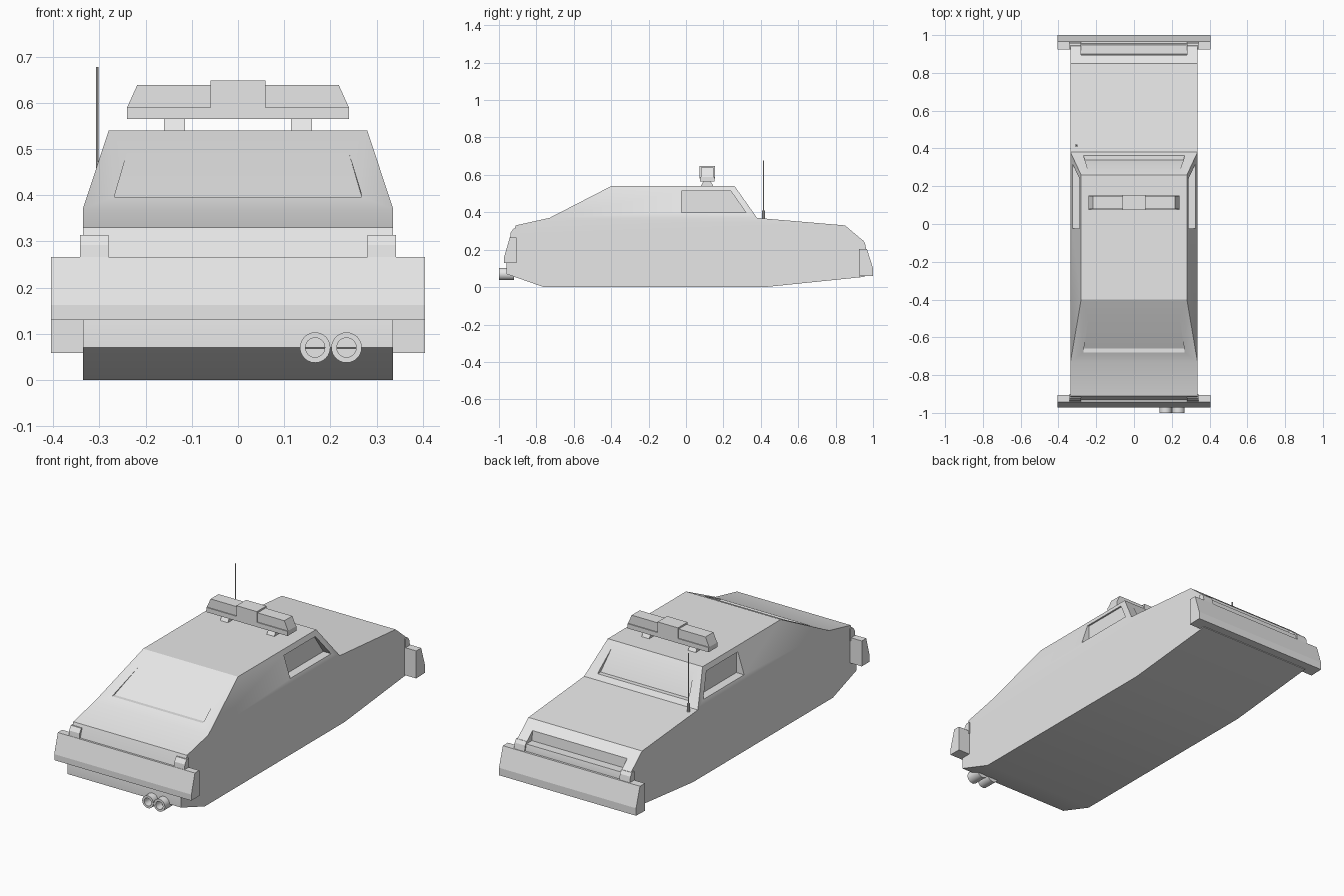
import bpy, bmesh, math
from mathutils import Matrix

if "Cube" in bpy.data.objects:
    bpy.data.objects.remove(bpy.data.objects["Cube"], do_unlink=True)

grey = bpy.data.materials.new("plain_grey")
grey.use_nodes = True
grey.diffuse_color = (0.8, 0.8, 0.8, 1)
grey.node_tree.nodes["Principled BSDF"].inputs["Base Color"].default_value = (0.8, 0.8, 0.8, 1)


def finish(name, bm):
    bmesh.ops.recalc_face_normals(bm, faces=bm.faces)
    mesh = bpy.data.meshes.new(name)
    bm.to_mesh(mesh)
    bm.free()
    mesh.materials.append(grey)
    ob = bpy.data.objects.new(name, mesh)
    bpy.context.collection.objects.link(ob)
    return ob


def add_prism(bm, profile, x0=None, x1=None):
    """Join two copies of a (y, z[, half width]) outline across x."""
    left = [bm.verts.new((x0 if x0 is not None else -p[2], p[0], p[1])) for p in profile]
    right = [bm.verts.new((x1 if x1 is not None else p[2], p[0], p[1])) for p in profile]
    bm.faces.new(left)
    bm.faces.new(right[::-1])
    for i in range(len(profile)):
        j = (i + 1) % len(profile)
        bm.faces.new((left[i], right[i], right[j], left[j]))


def prism(name, profile, x0=None, x1=None):
    bm = bmesh.new()
    add_prism(bm, profile, x0, x1)
    return finish(name, bm)


def box(name, x0, x1, y0, y1, z0, z1):
    return prism(name, [(y0, z0), (y1, z0), (y1, z1), (y0, z1)], x0, x1)


def activate(ob):
    bpy.ops.object.select_all(action='DESELECT')
    ob.select_set(True)
    bpy.context.view_layer.objects.active = ob


# Body: straight-sided hull with a tapering cabin welded on the belt line
W, ROOF_W = 0.336, 0.28
belt_front, belt_rear = (0.38, 0.37), (-0.73, 0.37)
hull = [(-0.76, 0), (0.42, 0), (0.955, 0.055), (0.955, 0.21), (0.945, 0.25), (0.85, 0.33),
        belt_front, belt_rear, (-0.91, 0.33), (-0.93, 0.27), (-0.96, 0.135), (-0.96, 0.07)]
cabin = [(*belt_front, W), (0.26, 0.54, ROOF_W), (-0.4, 0.54, ROOF_W), (*belt_rear, W)]
bm = bmesh.new()
add_prism(bm, hull, -W, W)
add_prism(bm, cabin)
bmesh.ops.remove_doubles(bm, verts=bm.verts, dist=0.0001)
# drop the hidden faces between hull and cabin
inner = [f for f in bm.faces if all(abs(v.co.z - 0.37) < 0.001 for v in f.verts)]
bmesh.ops.delete(bm, geom=inner, context='FACES_ONLY')
body = finish("body", bm)

# Window and nose recesses
cutters = [
    prism("rear_window_cutter", [(-0.464, 0.509, 0.235), (-0.66, 0.396, 0.268),
                                 (-0.74, 0.396, 0.268), (-0.6, 0.56, 0.235)]),
    prism("windscreen_cutter", [(0.279, 0.515, 0.24), (0.338, 0.395, 0.268),
                                (0.45, 0.395, 0.268), (0.4, 0.56, 0.24)]),
    prism("nose_cutter", [(0.895, 0.293), (0.9, 0.24), (1.02, 0.24), (1.0, 0.293)], -0.28, 0.28),
]
side_window = [(-0.025, 0.40), (0.32, 0.40), (0.24, 0.513), (-0.025, 0.513)]
for s in (-1, 1):
    cutters.append(prism("side_window_cutter", side_window, s * 0.28, s * 0.4))
for cutter in cutters:
    activate(body)
    mod = body.modifiers.new("recess", 'BOOLEAN')
    mod.operation = 'DIFFERENCE'
    mod.solver = 'EXACT'
    mod.object = cutter
    bpy.ops.object.modifier_apply(modifier=mod.name)
    bpy.data.objects.remove(cutter, do_unlink=True)
activate(body)
bpy.ops.object.shade_smooth_by_angle(angle=math.radians(25))

# Bumpers
prism("rear_bumper", [(-0.905, 0.13), (-0.972, 0.13), (-0.972, 0.162),
                      (-0.942, 0.266), (-0.905, 0.266)], -0.405, 0.405)
prism("front_bumper", [(0.925, 0.058), (1.0, 0.06), (1.0, 0.1),
                       (0.967, 0.205), (0.925, 0.205)], -0.405, 0.405)

# Corner lamps above each bumper
for s, side in ((-1, "right"), (1, "left")):
    xa, xb = sorted((s * 0.28, s * 0.342))
    prism(f"rear_lamp_{side}", [(-0.9, 0.25), (-0.942, 0.25), (-0.937, 0.292),
                                (-0.922, 0.314), (-0.9, 0.314)], xa, xb)
    prism(f"front_lamp_{side}", [(0.925, 0.195), (0.965, 0.195), (0.957, 0.235),
                                 (0.945, 0.252), (0.925, 0.252)], xa, xb)

# Roof light bar: base, centre box, tapered lamps and feet
box("light_bar_base", -0.24, 0.24, 0.075, 0.152, 0.565, 0.59)
box("light_bar_centre", -0.06, 0.06, 0.073, 0.154, 0.58, 0.648)
for s, side in ((-1, "right"), (1, "left")):
    bm = bmesh.new()
    outline = [(0.05, 0.59), (0.24, 0.59), (0.218, 0.639), (0.05, 0.639)]
    ends = [[bm.verts.new((s * x, y, z)) for x, z in outline] for y in (0.08, 0.147)]
    bmesh.ops.contextual_create(bm, geom=ends[0])
    bmesh.ops.contextual_create(bm, geom=ends[1])
    for i in range(4):
        j = (i + 1) % 4
        bm.faces.new((ends[0][i], ends[0][j], ends[1][j], ends[1][i]))
    finish(f"light_bar_lamp_{side}", bm)
    xa, xb = sorted((s * 0.115, s * 0.16))
    prism(f"light_bar_foot_{side}", [(0.075, 0.535), (0.15, 0.535),
                                     (0.13, 0.567), (0.095, 0.567)], xa, xb)


# Twin exhaust pipes with hollow ends
for x, label in ((0.167, "inner"), (0.235, "outer")):
    bm = bmesh.new()
    rings = []
    for r, y in ((0.033, -0.92), (0.033, -1.0), (0.021, -1.0), (0.021, -0.955)):
        ring = bmesh.ops.create_circle(bm, segments=24, radius=r,
                                       matrix=Matrix.Translation((x, y, 0.07)) @ Matrix.Rotation(math.pi / 2, 4, 'X'))
        rings.append(ring["verts"])
    for a, b in zip(rings, rings[1:]):
        for i in range(24):
            j = (i + 1) % 24
            bm.faces.new((a[i], a[j], b[j], b[i]))
    bm.faces.new(rings[0])
    bm.faces.new(rings[-1])
    activate(finish(f"exhaust_{label}", bm))
    bpy.ops.object.shade_smooth_by_angle(angle=math.radians(30))

# Aerial beside the windscreen
for name, r, z0, z1 in (("aerial_base", 0.008, 0.35, 0.41), ("aerial_rod", 0.003, 0.4, 0.677)):
    bm = bmesh.new()
    bmesh.ops.create_cone(bm, cap_ends=True, segments=10, radius1=r, radius2=r, depth=z1 - z0,
                          matrix=Matrix.Translation((-0.305, 0.415, (z0 + z1) / 2)))
    finish(name, bm)
